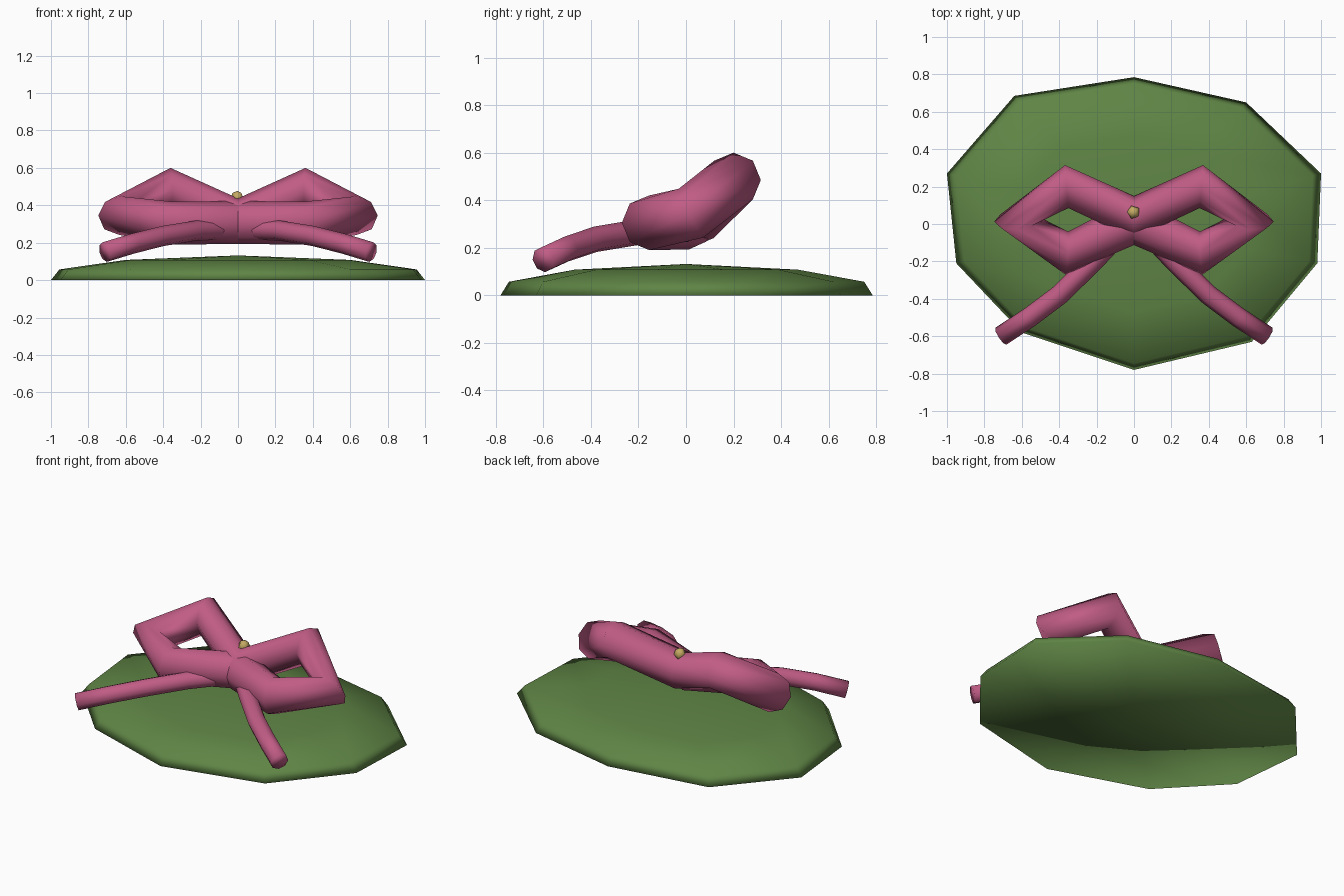
import bpy, bmesh, math
from mathutils import Vector

if "Cube" in bpy.data.objects:
    bpy.data.objects.remove(bpy.data.objects["Cube"])


def material(name, rgb):
    m = bpy.data.materials.new(name)
    m.diffuse_color = (*rgb, 1)
    m.use_nodes = True
    m.node_tree.nodes["Principled BSDF"].inputs["Base Color"].default_value = m.diffuse_color
    return m


PINK = material("rose pink", (0.53, 0.108, 0.235))
GREEN = material("leaf green", (0.115, 0.235, 0.06))
GOLD = material("pale gold", (0.55, 0.40, 0.125))


def finish(bm, name, mat, mirror=False):
    bmesh.ops.recalc_face_normals(bm, faces=bm.faces)
    for f in bm.faces:
        f.smooth = True
    me = bpy.data.meshes.new(name)
    bm.to_mesh(me)
    bm.free()
    me.materials.append(mat)
    ob = bpy.data.objects.new(name, me)
    bpy.context.collection.objects.link(ob)
    if mirror:
        mod = ob.modifiers.new("mirror", 'MIRROR')
        mod.merge_threshold = 0.0005
    return ob


def tube(name, path, radius, mat, start=None, end=None, cap_end=False, sides=8):
    """Sweep a round section along a path, one ring per path point."""
    pts = [Vector(p) for p in path]
    bm = bmesh.new()
    rings = []
    for i, p in enumerate(pts):
        a = (p - pts[i - 1]).normalized() if i else Vector()
        b = (pts[i + 1] - p).normalized() if i < len(pts) - 1 else Vector()
        t = (a + b).normalized()
        if i == 0 and start:
            t = Vector(start).normalized()
        if i == len(pts) - 1 and end:
            t = Vector(end).normalized()
        side = t.cross(Vector((0, 0, 1))).normalized()
        up = side.cross(t)
        rings.append([bm.verts.new(p + radius * (side * math.cos(k * math.tau / sides)
                                                 + up * math.sin(k * math.tau / sides)))
                      for k in range(sides)])
    for r, s in zip(rings, rings[1:]):
        for k in range(sides):
            n = (k + 1) % sides
            bm.faces.new((r[k], r[n], s[n], s[k]))
    if cap_end:
        bm.faces.new(rings[-1])
    return finish(bm, name, mat, mirror=True)


# Domed base: ten-sided, ring by ring up to the peak, with a flat underside
outline = [(0, 0.785), (0.60, 0.65), (1.0, 0.27), (0.98, -0.21), (0.63, -0.63),
           (0, -0.78), (-0.60, -0.58), (-0.95, -0.21), (-1.0, 0.27), (-0.64, 0.685)]
bm = bmesh.new()
rings = [[bm.verts.new((x * s, y * s, z)) for x, y in outline]
         for s, z in ((1, 0), (0.955, 0.057), (0.6, 0.108))]
peak = bm.verts.new((0, 0, 0.132))
under = bm.verts.new((0, 0, 0))
for k in range(10):
    n = (k + 1) % 10
    for r, s in zip(rings, rings[1:]):
        bm.faces.new((r[n], r[k], s[k], s[n]))
    bm.faces.new((rings[-1][n], rings[-1][k], peak))
    bm.faces.new((rings[0][k], rings[0][n], under))
finish(bm, "domed_base", GREEN)

# Bow loops: out along the back, round the tip, back along the front
tube("bow_loops",
     [(0, 0.035, 0.322), (0.36, 0.2, 0.485), (0.632, 0.02, 0.345),
      (0.36, -0.155, 0.305), (0, 0.012, 0.308)],
     0.115, PINK, start=(1, 0, 0), end=(-0.92, 0.4, 0))

# Bow tails drooping forward and outward
tube("bow_tails",
     [(0.075, -0.05, 0.27), (0.22, -0.205, 0.265), (0.40, -0.38, 0.236),
      (0.56, -0.50, 0.196), (0.712, -0.60, 0.15)],
     0.054, PINK, cap_end=True)

# Small five-sided bead behind the knot
bm = bmesh.new()
bmesh.ops.create_uvsphere(bm, u_segments=5, v_segments=4, radius=0.037)
bead = finish(bm, "bead", GOLD)
bead.rotation_euler = (0, 0, math.radians(90))
bead.location = (-0.003, 0.063, 0.44)
